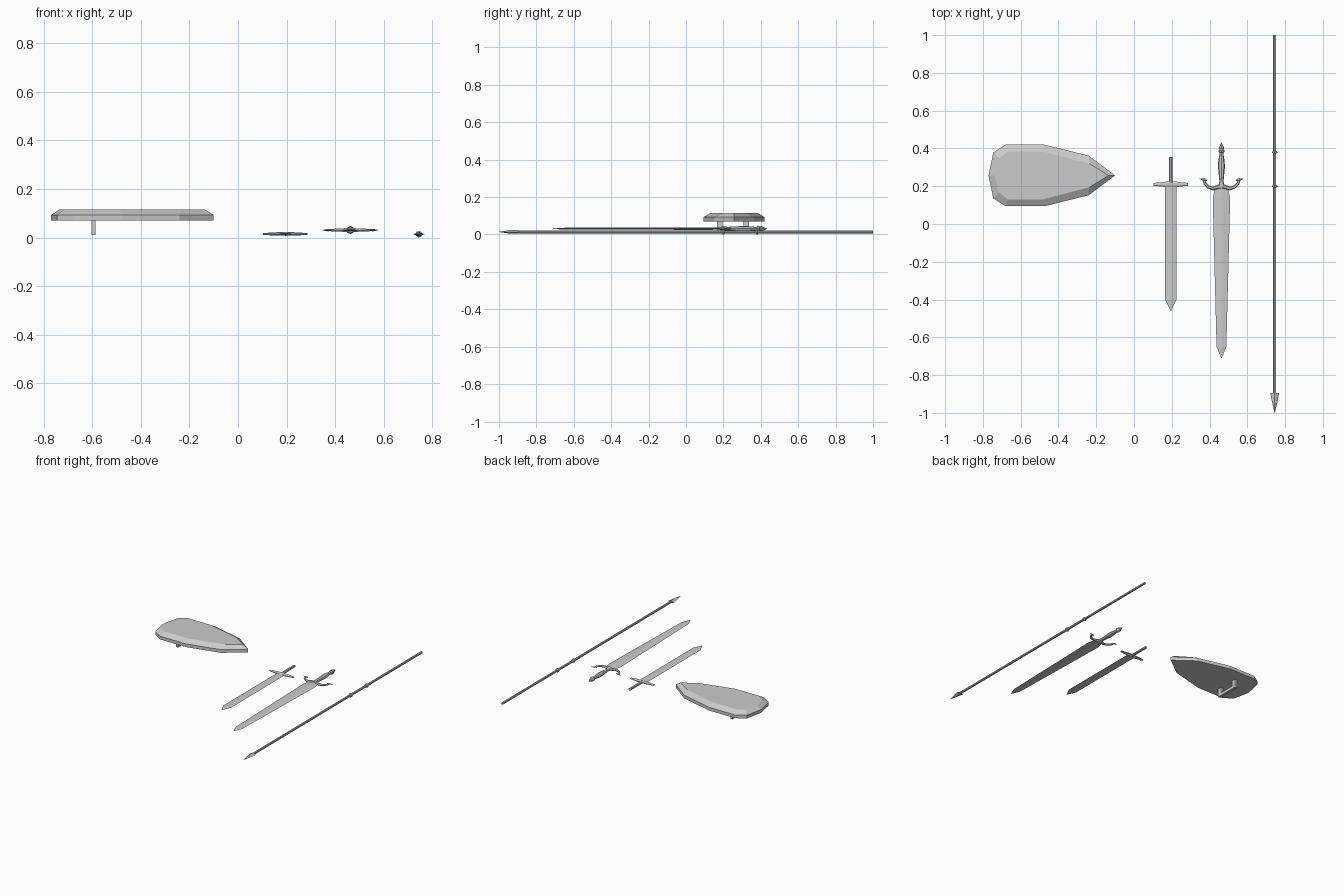
import bpy, bmesh, math
from mathutils import Vector

if "Cube" in bpy.data.objects:
    bpy.data.objects.remove(bpy.data.objects["Cube"])


def finish(bm, name):
    bmesh.ops.remove_doubles(bm, verts=bm.verts, dist=0.0003)
    bmesh.ops.recalc_face_normals(bm, faces=bm.faces)
    me = bpy.data.meshes.new(name)
    bm.to_mesh(me)
    bm.free()
    ob = bpy.data.objects.new(name, me)
    bpy.context.collection.objects.link(ob)
    return ob


def bridge(bm, rings):
    n = len(rings[0])
    for a, b in zip(rings, rings[1:]):
        for i in range(n):
            j = (i + 1) % n
            bm.faces.new((a[i], a[j], b[j], b[i]))
    bm.faces.new(rings[0])
    bm.faces.new(rings[-1])


def sweep(name, stations, z, sides=8, direction=None, phase=0.0):
    """Loft elliptical rings along stations (x, y, half width, half height)."""
    bm = bmesh.new()
    rings = []
    for i, (x, y, w, h) in enumerate(stations):
        a = stations[max(i - 1, 0)]
        b = stations[min(i + 1, len(stations) - 1)]
        t = Vector(direction or (b[0] - a[0], b[1] - a[1])).normalized()
        ring = []
        for k in range(sides):
            ang = 2 * math.pi * k / sides + phase
            c, s = math.cos(ang) * w, math.sin(ang) * h
            ring.append(bm.verts.new((x - t.y * c, y + t.x * c, z + s)))
        rings.append(ring)
    bridge(bm, rings)
    return finish(bm, name)


def straight(name, x, z, prof, sides=8, phase=0.0):
    return sweep(name, [(x, *p) for p in prof], z, sides, (0, 1), phase)


def box(name, x, y, z):
    bm = bmesh.new()
    bmesh.ops.create_cube(bm, size=1)
    for v in bm.verts:
        v.co = [r[0] + (r[1] - r[0]) * (c + 0.5) for r, c in zip((x, y, z), v.co)]
    return finish(bm, name)


# Shield: mirrored outlines, bevelled face
CY = 0.257
outer = [(-0.77, 0), (-0.745, 0.122), (-0.68, 0.163), (-0.475, 0.163), (-0.24, 0.105), (-0.10, 0)]
inner = [(-0.738, 0), (-0.715, 0.09), (-0.668, 0.126), (-0.48, 0.126), (-0.235, 0.062), (-0.135, 0)]
bm = bmesh.new()
rings = []
for outline, z in ((outer, 0.07), (outer, 0.093), (inner, 0.115)):
    pts = outline + [(x, -y) for x, y in outline[-2:0:-1]]
    rings.append([bm.verts.new((x, CY + y, z)) for x, y in pts])
bridge(bm, rings)
finish(bm, "shield")

# Shield handle
HX = (-0.604, -0.586)
box("shield_handle_bar", HX, (0.165, 0.338), (0.01, 0.03))
for i, y in enumerate((0.165, 0.308)):
    box(f"shield_handle_post_{i + 1}", HX, (y, y + 0.03), (0.03, 0.072))

# Short sword
SX, SZ = 0.195, 0.015
straight("short_blade", SX, SZ, [(0.205, 0.03, 0.004), (-0.40, 0.03, 0.004), (-0.46, 0.001, 0.001)], 4)
sweep("short_guard", [(SX + dx, 0.21, r, h) for dx, r, h in
      ((-0.092, 0.008, 0.004), (-0.03, 0.015, 0.008), (0.03, 0.015, 0.008), (0.092, 0.008, 0.004))],
      SZ, 8, phase=math.pi / 8)
straight("short_grip", SX, SZ, [(0.215, 0.01, 0.008), (0.355, 0.01, 0.008)], 8)

# Long sword
LX, LZ = 0.463, 0.031
straight("long_blade", LX, LZ, [(0.195, 0.034, 0.005), (0.175, 0.037, 0.005), (0.135, 0.046, 0.006),
         (-0.65, 0.026, 0.005), (-0.71, 0.001, 0.001)], 4)
straight("long_grip", LX, LZ, [(0.19, 0.018, 0.012), (0.225, 0.011, 0.010), (0.30, 0.018, 0.014),
         (0.33, 0.017, 0.013), (0.38, 0.009, 0.009)])
straight("long_pommel", LX, LZ, [(0.375, 0.008, 0.008), (0.382, 0.015, 0.015), (0.39, 0.016, 0.016),
         (0.396, 0.010, 0.010), (0.40, 0.015, 0.015), (0.432, 0.001, 0.001)])
half = [(0.095, 0.236, 0.006, 0.004), (0.088, 0.215, 0.008, 0.005), (0.07, 0.196, 0.009, 0.006),
        (0.045, 0.188, 0.010, 0.007), (0.018, 0.196, 0.012, 0.009)]
path = [(LX - dx, y, w, h) for dx, y, w, h in half] + [(LX, 0.2, 0.014, 0.010)]
path += [(LX + dx, y, w, h) for dx, y, w, h in half[::-1]]
sweep("long_guard", path, LZ, 6)
# Pointed barbs at the guard ends
for s, side in ((-1, "left"), (1, "right")):
    sweep(f"long_guard_tip_{side}", [(LX + s * dx, y, w, w * 0.6) for dx, y, w in
          ((0.076, 0.230, 0.003), (0.092, 0.234, 0.009), (0.115, 0.240, 0.001))], LZ, 4)

# Spear
PX, PZ = 0.745, 0.014
straight("spear_shaft", PX, PZ, [(1.0, 0.008, 0.008), (-0.95, 0.008, 0.008)])
for i, y in enumerate((0.38, 0.2)):
    straight(f"spear_ring_{i + 1}", PX, PZ, [(y - 0.006, 0.009, 0.009), (y - 0.003, 0.014, 0.014),
             (y + 0.003, 0.014, 0.014), (y + 0.006, 0.009, 0.009)])
straight("spear_head", PX, PZ, [(-0.93, 0.006, 0.006), (-0.895, 0.023, 0.010),
         (-0.945, 0.014, 0.009), (-1.0, 0.001, 0.001)], 4)
